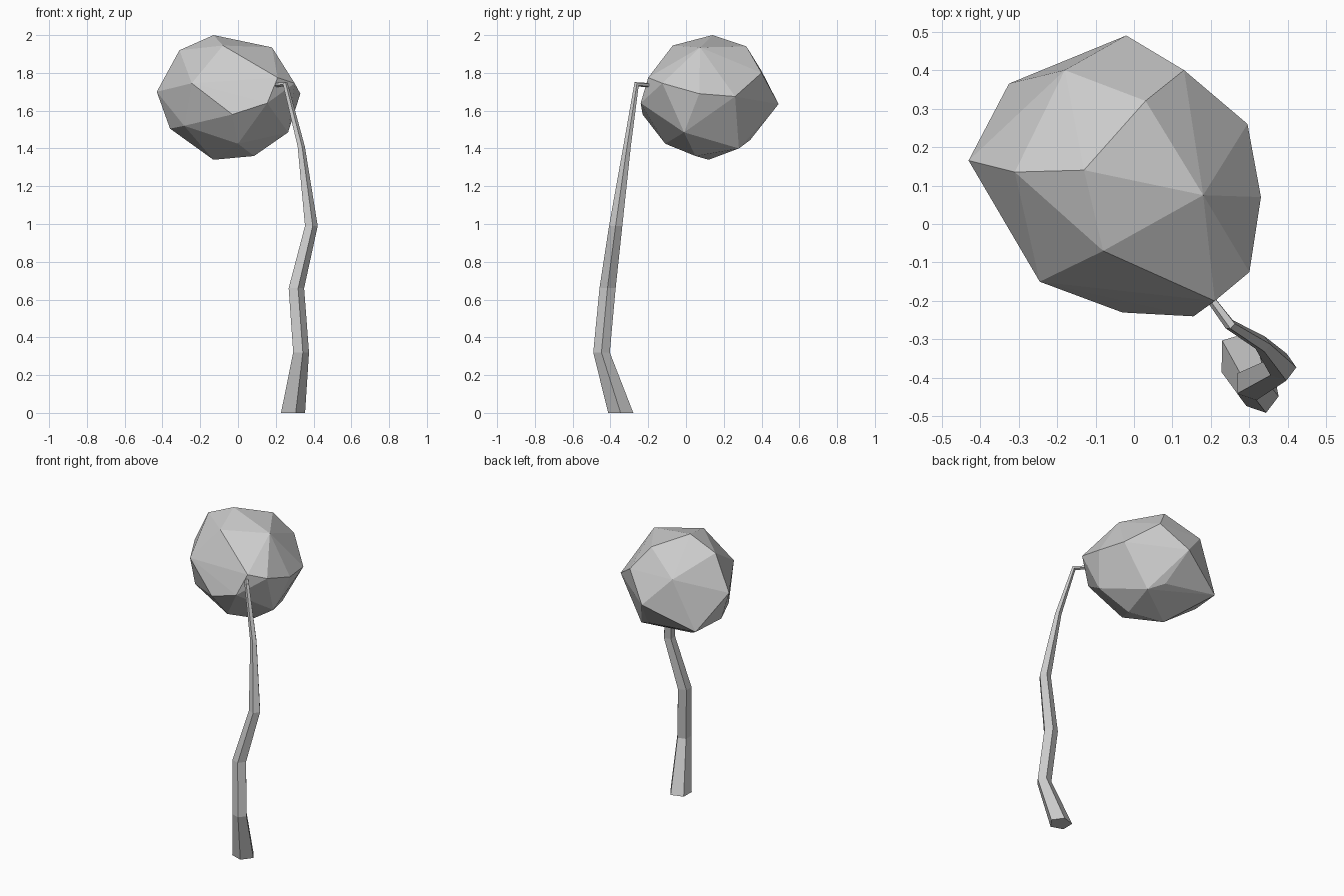
import bpy
import bmesh
from math import cos, sin, radians
from mathutils import Vector

default_cube = bpy.data.objects.get("Cube")
if default_cube:
    bpy.data.objects.remove(default_cube, do_unlink=True)


def make_material(name, color):
    mat = bpy.data.materials.new(name)
    mat.use_nodes = True
    mat.diffuse_color = color
    mat.node_tree.nodes["Principled BSDF"].inputs["Base Color"].default_value = color
    return mat


def make_object(name, bm, mat):
    bmesh.ops.recalc_face_normals(bm, faces=bm.faces[:])
    mesh = bpy.data.meshes.new(name)
    bm.to_mesh(mesh)
    bm.free()
    mesh.materials.append(mat)
    obj = bpy.data.objects.new(name, mesh)
    bpy.context.scene.collection.objects.link(obj)
    return obj


def swept_tube(path, sides, start_angle):
    """Tapered tube through (centre, radius) stations, mitred at each bend."""
    bm = bmesh.new()
    centres = [Vector(p) for p, _ in path]
    up = Vector((0, 0, 1))
    rings = []
    for i, (_, radius) in enumerate(path):
        into = (centres[i] - centres[i - 1]).normalized() if i else up
        out = (centres[i + 1] - centres[i]).normalized() if i + 1 < len(path) else into
        # the thick lower rings stay level, the thin tip follows the path
        normal = up if i < len(path) - 2 else into + out
        turn = up.rotation_difference(normal)
        ring = []
        for k in range(sides):
            a = start_angle + radians(360 / sides) * k
            offset = Vector((cos(a), sin(a), 0)) * radius
            ring.append(bm.verts.new(centres[i] + turn @ offset))
        rings.append(ring)
    for low, high in zip(rings, rings[1:]):
        for k in range(sides):
            n = (k + 1) % sides
            bm.faces.new((low[k], low[n], high[n], high[k]))
    bm.faces.new(rings[0][::-1])
    bm.faces.new(rings[-1])
    return bm


def faceted_hull(points):
    """Closed faceted boulder shape wrapped around its corner points."""
    bm = bmesh.new()
    for p in points:
        bm.verts.new(p)
    result = bmesh.ops.convex_hull(bm, input=bm.verts[:])
    loose = [v for v in bm.verts if not v.link_faces]
    bmesh.ops.delete(bm, geom=loose, context='VERTS')
    return bm


grey = make_material("plain_grey", (0.6, 0.6, 0.6, 1))

# Crooked five-sided trunk, ending in a short twig that enters the crown
trunk_path = [
    ((0.285, -0.345, 0), 0.07),
    ((0.33, -0.447, 0.32), 0.046),
    ((0.305, -0.415, 0.66), 0.045),
    ((0.385, -0.372, 0.99), 0.037),
    ((0.333, -0.312, 1.41), 0.021),
    ((0.25, -0.262, 1.74), 0.015),
    ((0.2, -0.195, 1.735), 0.012),
]
make_object("trunk", swept_tube(trunk_path, 5, radians(-1)), grey)

# Corners of the crown, from the top ring down to the underside
crown_top = [
    (-0.13, 0.14, 2), (-0.31, 0.135, 1.92), (-0.08, -0.07, 1.945),
    (0.18, 0.075, 1.935), (0.03, 0.32, 1.94),
]
crown_middle = [
    (-0.18, 0.4, 1.81), (0.13, 0.4, 1.8), (-0.43, 0.165, 1.7),
    (-0.245, -0.15, 1.745), (0.21, -0.2, 1.775), (0.3, -0.125, 1.745),
    (0.33, 0.07, 1.69), (0.295, 0.26, 1.675), (-0.02, 0.49, 1.635),
    (0.155, -0.24, 1.64), (-0.03, -0.23, 1.58),
]
crown_bottom = [
    (-0.325, 0.365, 1.49), (-0.36, 0.145, 1.505), (-0.285, -0.04, 1.52),
    (0.265, -0.01, 1.485), (0.04, 0.34, 1.445), (0, -0.11, 1.425),
    (0.13, 0.28, 1.4), (0.085, 0.05, 1.36), (-0.13, 0.12, 1.34),
]
make_object("crown", faceted_hull(crown_top + crown_middle + crown_bottom), grey)
